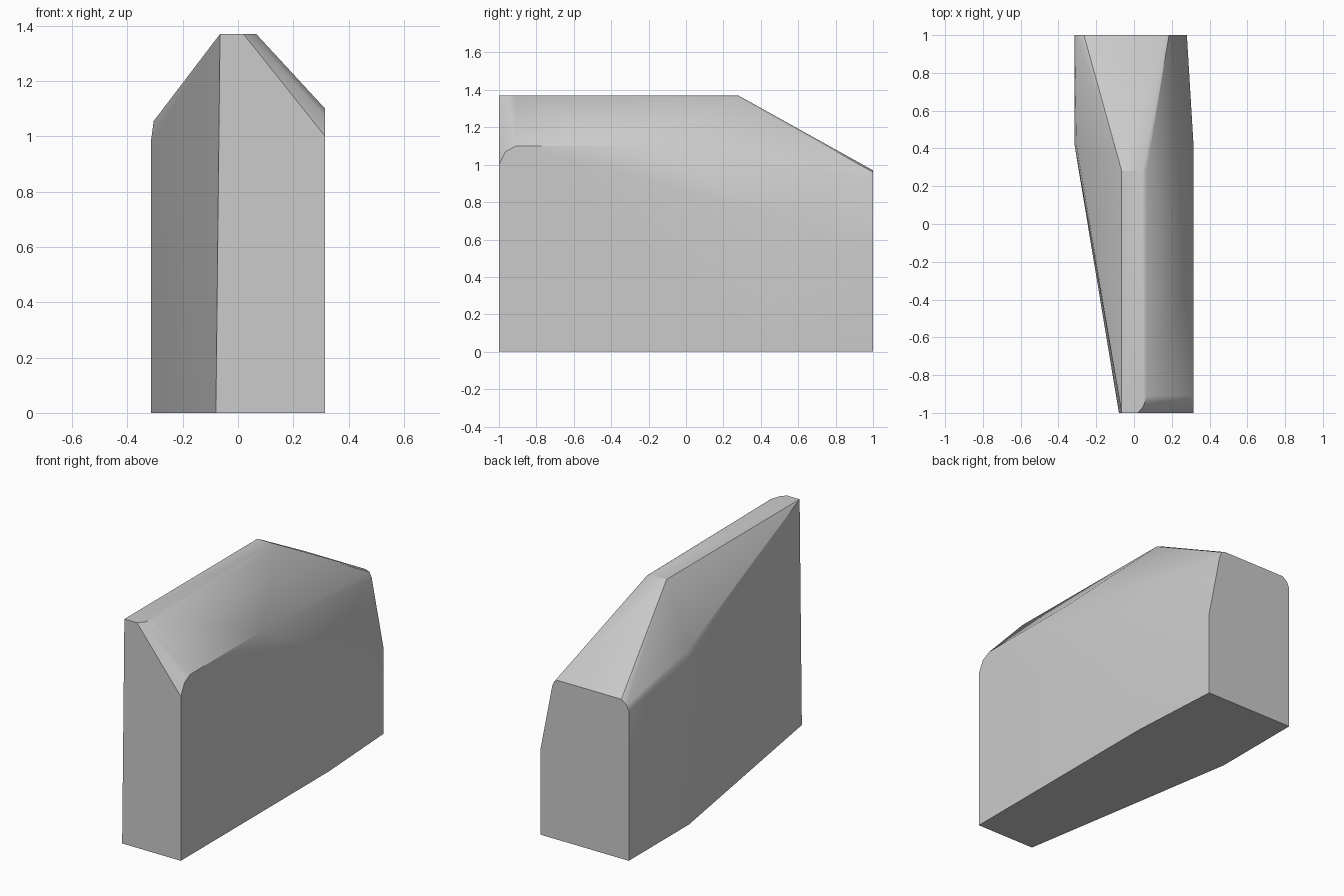
import bpy
import bmesh
import math

# Remove the default object only
default_cube = bpy.data.objects.get("Cube")
if default_cube:
    bpy.data.objects.remove(default_cube, do_unlink=True)


def make_material(name, colour):
    material = bpy.data.materials.new(name)
    material.use_nodes = True
    material.diffuse_color = colour
    shader = material.node_tree.nodes["Principled BSDF"]
    shader.inputs["Base Color"].default_value = colour
    return material


def make_hull(name, sections, material):
    """Wrap one convex skin around (x, z) outlines placed at stations along y."""
    bm = bmesh.new()
    for y, outline in sections:
        for x, z in outline:
            bm.verts.new((x, y, z))
    result = bmesh.ops.convex_hull(bm, input=bm.verts[:])
    loose = {v for v in result["geom_interior"] + result["geom_unused"]
             if isinstance(v, bmesh.types.BMVert)}
    bmesh.ops.delete(bm, geom=list(loose), context="VERTS")
    bmesh.ops.dissolve_limit(bm, angle_limit=math.radians(0.5),
                             verts=bm.verts[:], edges=bm.edges[:])
    bmesh.ops.recalc_face_normals(bm, faces=bm.faces[:])
    mesh = bpy.data.meshes.new(name)
    bm.to_mesh(mesh)
    bm.free()
    mesh.materials.append(material)
    body = bpy.data.objects.new(name, mesh)
    bpy.context.collection.objects.link(body)
    return body


# Half width of the base, height of the flat ridge
side = 0.315
ridge = 1.37

# Outlines from the narrow front end to the wide back end
front_face = (-1, [(-0.08, 0), (side, 0), (side, 1), (0.02, ridge), (-0.065, ridge)])
front_round = (-0.965, [(side, 1.07), (0.05, ridge)])
shoulder_start = (-0.91, [(side, 1.1), (0.066, ridge)])
shoulder_end = (-0.22, [(side, 1.1)])
ridge_end = (0.28, [(-0.065, ridge), (0.045, ridge), (0.066, 1.36)])
widest = (0.42, [(-side, 0), (-side, 0.98), (-0.305, 1.055), (side, 0), (side, 0.75)])
back_face = (1, [(-side, 0), (-side, 0.91), (-0.3, 0.945), (-0.265, 0.97),
                 (0.16, 0.97), (0.185, 0.96), (0.2, 0.93), (0.28, 0.52), (0.28, 0)])

# Solid wedge-shaped block
stone_grey = make_material("plain_grey", (0.6, 0.6, 0.6, 1))
block = make_hull("sloped_block",
                  [front_face, front_round, shoulder_start, shoulder_end,
                   ridge_end, widest, back_face], stone_grey)

# Soft blends across shallow folds, crisp main edges
bpy.ops.object.select_all(action="DESELECT")
block.select_set(True)
bpy.context.view_layer.objects.active = block
bpy.ops.object.shade_smooth_by_angle(angle=math.radians(28))
